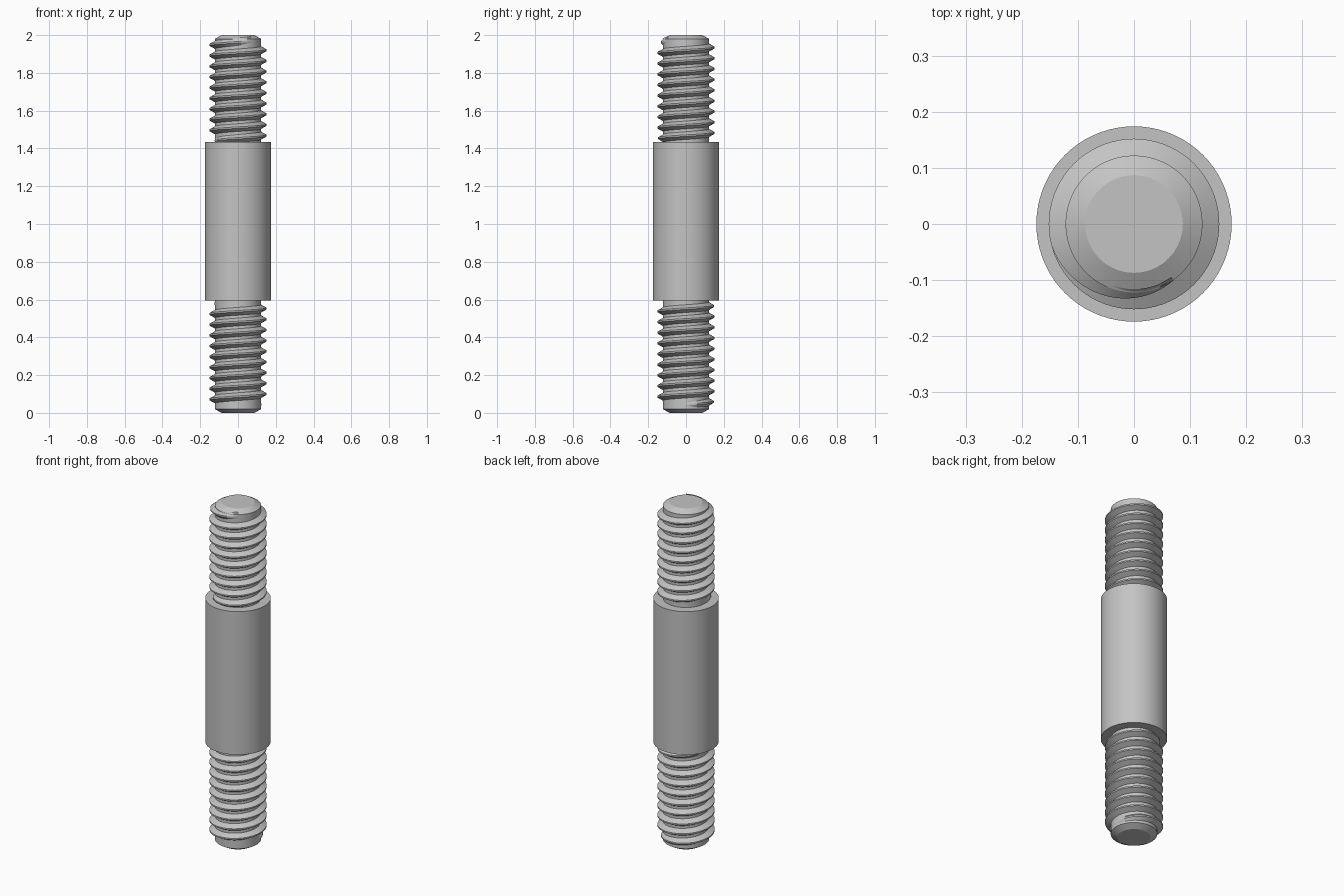
import bpy, bmesh
from math import radians, cos, sin, tau

if "Cube" in bpy.data.objects:
    bpy.data.objects.remove(bpy.data.objects["Cube"])

CORE, MAJOR, BODY, TIP = 0.122, 0.152, 0.174, 0.087
PITCH, SIDES = 0.0565, 72

steel = bpy.data.materials.new("grey_steel")
steel.use_nodes = True
colour = (0.55, 0.55, 0.55, 1)
steel.diffuse_color = colour
steel.node_tree.nodes["Principled BSDF"].inputs["Base Color"].default_value = colour


def finish(bm, name):
    bmesh.ops.recalc_face_normals(bm, faces=bm.faces)
    mesh = bpy.data.meshes.new(name)
    bm.to_mesh(mesh)
    bm.free()
    mesh.materials.append(steel)
    obj = bpy.data.objects.new(name, mesh)
    bpy.context.collection.objects.link(obj)
    bpy.ops.object.select_all(action='DESELECT')
    obj.select_set(True)
    bpy.context.view_layer.objects.active = obj
    bpy.ops.object.shade_smooth_by_angle(angle=radians(25))


def bridge(bm, a, b):
    for i in range(len(a)):
        j = (i + 1) % len(a)
        bm.faces.new((a[i], a[j], b[j], b[i]))


def lathe(name, profile):
    """Turn (radius, z) points around z and cap both ends."""
    bm = bmesh.new()
    rings = [[bm.verts.new((r * cos(tau * i / SIDES), r * sin(tau * i / SIDES), z))
              for i in range(SIDES)] for r, z in profile]
    for a, b in zip(rings, rings[1:]):
        bridge(bm, a, b)
    bm.faces.new(rings[0])
    bm.faces.new(rings[-1])
    finish(bm, name)


def thread(name, z_ref, start, end, fade=110):
    """Right-handed ridge; z_ref is its height at angle 0, angles in degrees."""
    bm = bmesh.new()
    step = 5
    rings = []
    for angle in range(start, end + 1, step):
        t = radians(angle)
        z = z_ref + PITCH * angle / 360
        grow = min(1, (angle - start) / fade, (end - angle) / fade)
        crest = CORE + 0.0005 + (MAJOR - CORE - 0.0005) * grow
        section = ((CORE - 0.006, -0.024), (crest, -0.004),
                   (crest, 0.004), (CORE - 0.006, 0.024))
        rings.append([bm.verts.new((r * cos(t), r * sin(t), z + dz)) for r, dz in section])
    for a, b in zip(rings, rings[1:]):
        bridge(bm, a, b)
    bm.faces.new(rings[0])
    bm.faces.new(rings[-1])
    finish(bm, name)


# Chamfered rod running the full length
lathe("core_rod", [(TIP, 0), (CORE, 0.02), (CORE, 1.98), (TIP, 2)])
# Plain thick middle
lathe("middle_body", [(BODY, 0.595), (BODY, 1.435)])
# Threads fade out near each end
thread("upper_thread", 1.468, -180, 8 * 360 + 305)
thread("lower_thread", 0.1, -360, 8 * 360 + 185)
